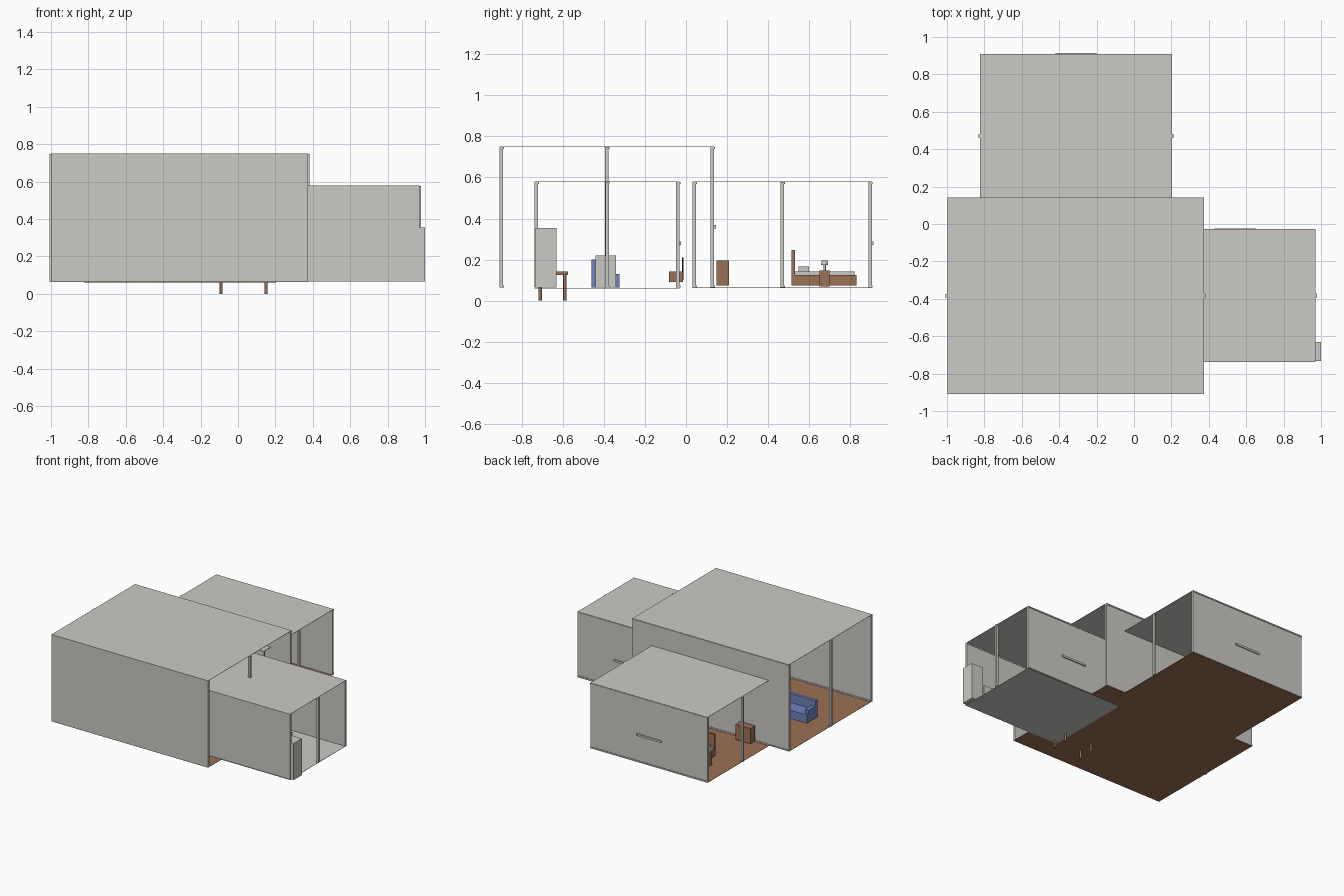
import bpy, math

if "Cube" in bpy.data.objects:
    bpy.data.objects.remove(bpy.data.objects["Cube"])

def material(name, col):
    m = bpy.data.materials.new(name)
    m.diffuse_color = (*col, 1)
    m.use_nodes = True
    m.node_tree.nodes["Principled BSDF"].inputs["Base Color"].default_value = m.diffuse_color
    return m

GREY = material("plaster_grey", (0.60, 0.59, 0.56))
WOOD = material("wood_brown", (0.33, 0.165, 0.09))
BLUE = material("sofa_blue", (0.16, 0.22, 0.52))
BLACK = material("screen_black", (0.02, 0.02, 0.02))

def box(name, x, y, z, mat):
    """Box from (min, max) pairs."""
    c = [(a + b) / 2 for a, b in (x, y, z)]
    bpy.ops.mesh.primitive_cube_add(size=1, location=c)
    o = bpy.context.object
    o.name = name
    o.scale = [b - a for a, b in (x, y, z)]
    o.data.materials.append(mat)
    return o

def cyl(name, x, y, z, r1, r2, mat, n=16):
    bpy.ops.mesh.primitive_cone_add(vertices=n, radius1=r1, radius2=r2, depth=z[1] - z[0],
                                    location=(x, y, (z[0] + z[1]) / 2))
    o = bpy.context.object
    o.name = name
    o.data.materials.append(mat)
    bpy.ops.object.shade_smooth_by_angle()
    return o

F = 0.065      # floor level
T = 0.0085     # half wall thickness

def room(name, x, y, top, floor_mat, drop, win_z):
    """Open-sided room: floor, roof, two long walls, two side posts, trims, window bar."""
    xs = (x[0], x[1])
    cx, cy = sum(x) / 2, sum(y) / 2
    box(name + "_floor", xs, y, (F - drop - 0.002, F - drop), floor_mat)
    box(name + "_roof", xs, y, (top - 0.002, top), GREY)
    walls = [("front", xs, (y[0], y[0] + 2 * T)), ("back", xs, (y[1] - 2 * T, y[1]))]
    for side, px in (("left", x[0]), ("right", x[1])):
        walls.append((side + "_post", (px - T, px + T), (cy - T, cy + T)))
    for part, wx, wy in walls:
        box(f"{name}_{part}_wall", wx, wy, (F, top - 0.002), GREY)
        for trim, z in (("base", F), ("crown", top - 0.012)):
            box(f"{name}_{part}_{trim}_trim", wx, (wy[1] - 0.002, wy[1] + 0.004), (z, z + 0.01), GREY)
    box(name + "_window_bar", (cx - 0.11, cx + 0.11), (y[1] - 0.004, y[1] + 0.008),
        (win_z - 0.008, win_z + 0.008), GREY)

room("living_room", (-0.998, 0.374), (-0.908, 0.137), 0.75, WOOD, 0.0, 0.36)
room("bedroom", (-0.823, 0.204), (0.032, 0.905), 0.58, WOOD, 0.001, 0.28)
room("kitchen", (0.112, 0.971), (-0.737, -0.032), 0.58, GREY, 0.003, 0.28)

# Sofa
sx = (-0.83, -0.485)
box("sofa_seat", sx, (-0.455, -0.325), (F, 0.13), BLUE)
box("sofa_back", sx, (-0.46, -0.435), (F, 0.20), BLUE)
for side, a in (("left", sx[0]), ("right", sx[1] - 0.03)):
    box(f"sofa_{side}_arm", (a, a + 0.03), (-0.44, -0.345), (0.125, 0.16), BLUE)

# Television and stand
box("tv_stand", (-0.785, -0.528), (-0.083, -0.015), (0.092, 0.143), WOOD)
box("tv_screen", (-0.76, -0.553), (-0.019, -0.011), (0.10, 0.21), BLACK)

# Dining table, its legs pass through the floor
box("table_top", (-0.105, 0.165), (-0.73, -0.575), (0.126, 0.141), WOOD)
for i, lx in enumerate((-0.09, 0.15)):
    for j, ly in enumerate((-0.71, -0.59)):
        cyl(f"table_leg_{i}{j}", lx, ly, (0, 0.128), 0.008, 0.008, WOOD, 12)

# Kitchen units
box("fridge", (0.897, 1.0), (-0.733, -0.63), (F, 0.355), GREY)
box("counter", (0.2, 0.885), (-0.733, -0.632), (F, 0.215), GREY)
box("kitchen_island", (0.373, 0.716), (-0.44, -0.34), (F, 0.22), GREY)

# Bed
bx = (-0.62, -0.346)
box("bed_frame", bx, (0.52, 0.83), (0.075, 0.125), WOOD)
box("headboard", bx, (0.515, 0.53), (0.075, 0.246), WOOD)
box("mattress", (bx[0] + 0.008, bx[1] - 0.008), (0.53, 0.82), (0.124, 0.143), GREY)
for i, px in enumerate((-0.555, -0.41)):
    box(f"pillow_{i}", (px - 0.045, px + 0.045), (0.547, 0.60), (0.142, 0.166), GREY)

# Nightstands with lamps
for side, nx in (("left", -0.655), ("right", -0.31)):
    box(side + "_nightstand", (nx - 0.026, nx + 0.026), (0.65, 0.70), (0.07, 0.148), WOOD)
    cyl(side + "_lamp_stem", nx, 0.675, (0.148, 0.178), 0.006, 0.006, GREY)
    cyl(side + "_lamp_shade", nx, 0.675, (0.175, 0.196), 0.017, 0.014, GREY)

# Dresser
box("dresser", (-0.71, -0.58), (0.148, 0.21), (0.075, 0.195), WOOD)
